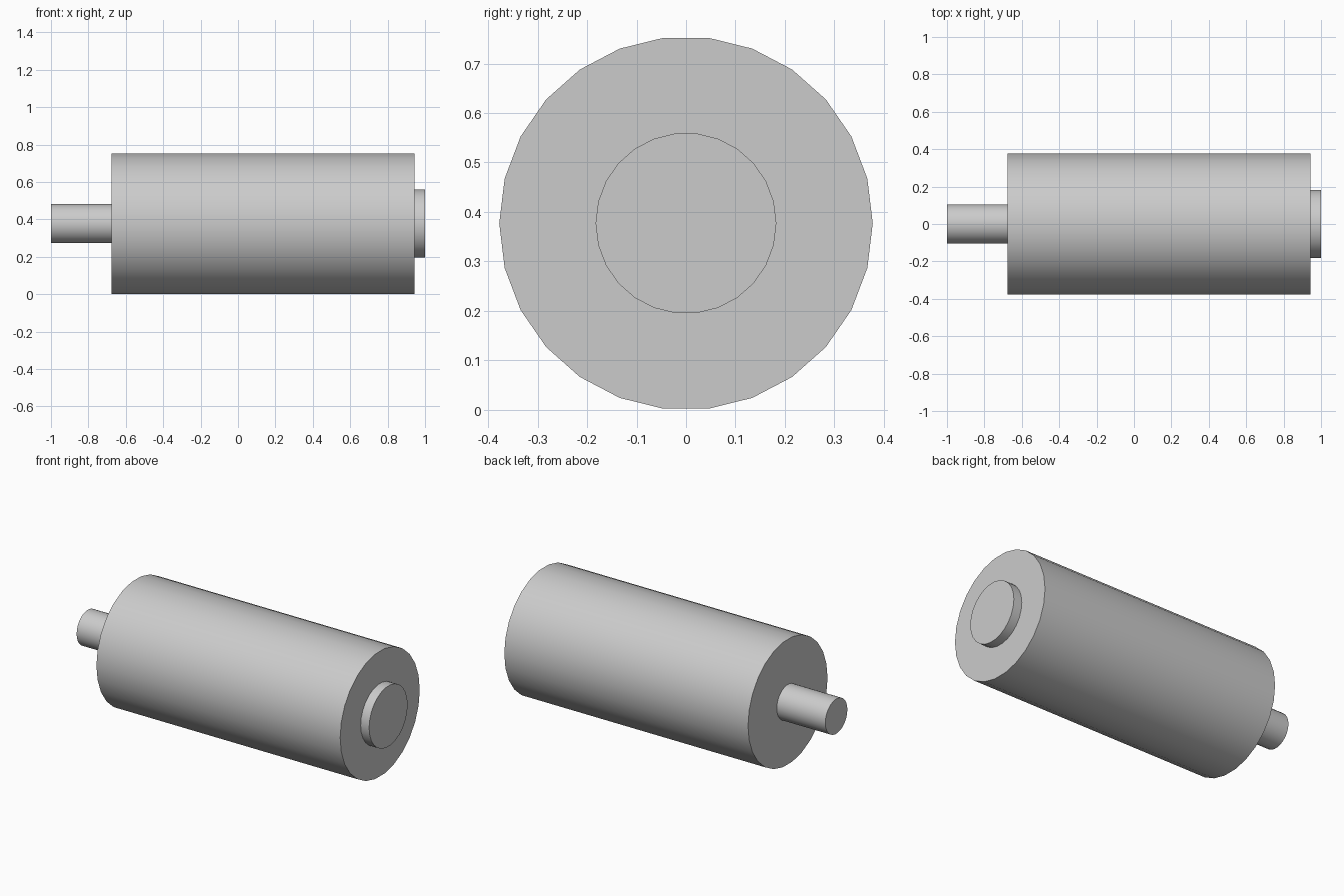
import bpy
import math

if "Cube" in bpy.data.objects:
    bpy.data.objects.remove(bpy.data.objects["Cube"])

AXIS_Z = 0.377
SIDES = 26


def rod(name, x0, x1, radius):
    """Closed cylinder lying along x, with side vertices on +y and -y."""
    bpy.ops.mesh.primitive_cylinder_add(
        vertices=SIDES, radius=radius, depth=x1 - x0,
        location=((x0 + x1) / 2, 0, AXIS_Z),
        rotation=(0, math.pi / 2, 0))
    obj = bpy.context.object
    obj.name = name
    bpy.ops.object.shade_smooth_by_angle(angle=math.radians(30))
    return obj


# Main drum, thin shaft on the left, shallow boss on the right
rod("drum_body", -0.677, 0.944, 0.378)
rod("drive_shaft", -1.0, -0.677, 0.105)
rod("end_boss", 0.944, 1.0, 0.183)
